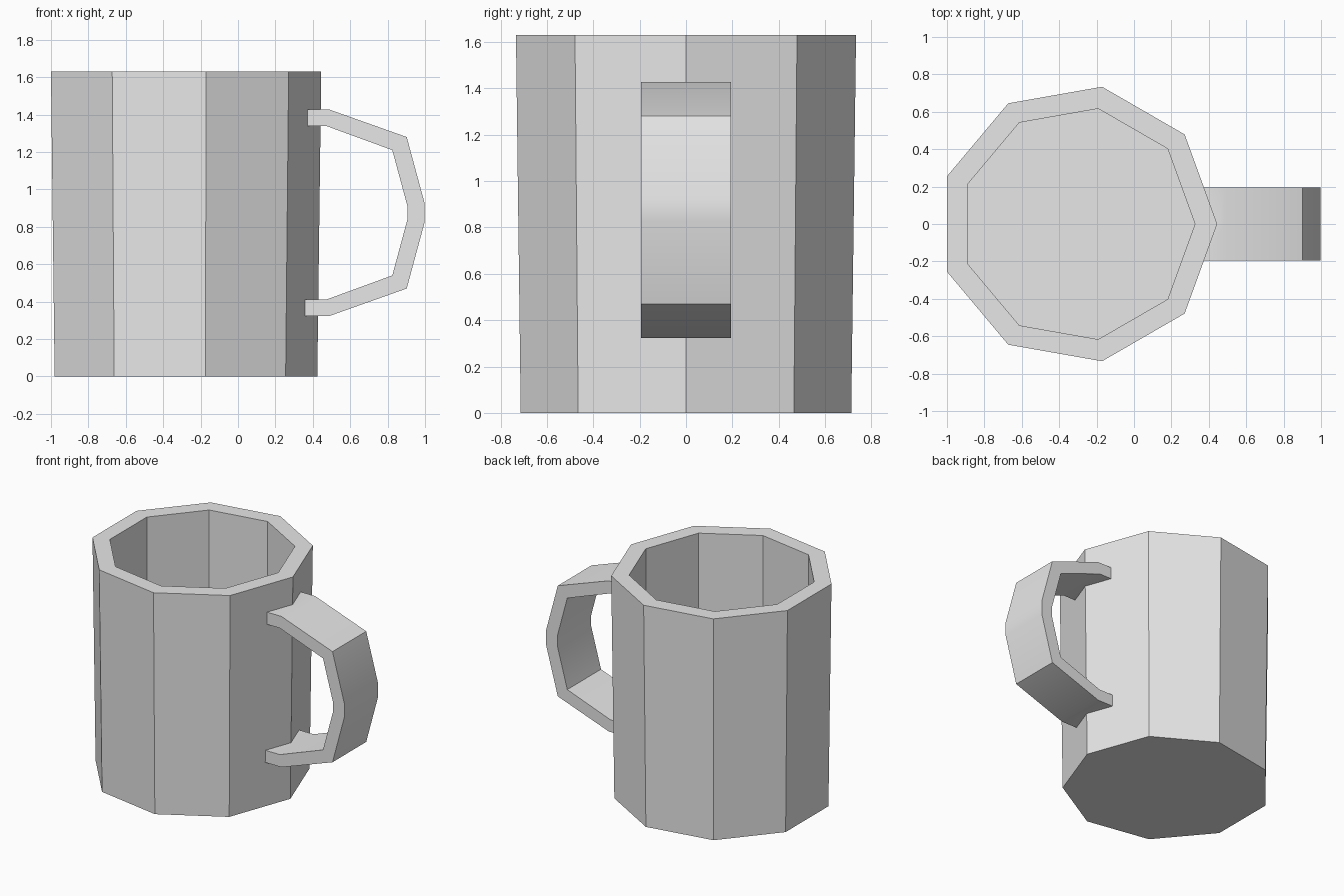
import bpy, bmesh, math

if "Cube" in bpy.data.objects:
    bpy.data.objects.remove(bpy.data.objects["Cube"])

CX, H, SIDES = -0.30, 1.63, 9
R_BOTTOM, R_TOP, R_IN, FLOOR = 0.724, 0.745, 0.626, 0.10

grey = bpy.data.materials.new("light grey ceramic")
grey.diffuse_color = (0.8, 0.8, 0.8, 1)
grey.use_nodes = True
grey.node_tree.nodes["Principled BSDF"].inputs["Base Color"].default_value = grey.diffuse_color


def finish(bm, name):
    bmesh.ops.recalc_face_normals(bm, faces=bm.faces)
    mesh = bpy.data.meshes.new(name)
    bm.to_mesh(mesh)
    bm.free()
    mesh.materials.append(grey)
    obj = bpy.data.objects.new(name, mesh)
    bpy.context.collection.objects.link(obj)
    bpy.ops.object.select_all(action='DESELECT')
    obj.select_set(True)
    bpy.context.view_layer.objects.active = obj
    bpy.ops.object.shade_smooth_by_angle(angle=math.radians(30))
    return obj


def bridge(bm, a, b, closed):
    n = len(a)
    for i in range(n if closed else n - 1):
        j = (i + 1) % n
        bm.faces.new((a[i], a[j], b[j], b[i]))


# Mug body: nine-sided outer wall, rim, inner wall and floors
bm = bmesh.new()
rings = []
for r, z in ((R_BOTTOM, 0), (R_TOP, H), (R_IN, H), (R_IN, FLOOR)):
    angles = [2 * math.pi * i / SIDES for i in range(SIDES)]
    rings.append([bm.verts.new((CX + r * math.cos(a), r * math.sin(a), z)) for a in angles])
for a, b in zip(rings, rings[1:]):
    bridge(bm, a, b, True)
bm.faces.new(rings[0])
bm.faces.new(rings[-1])
finish(bm, "mug_body")


# Handle: bent strap whose ends follow the body's corner
def wall_x(y, z):
    apex = CX + R_BOTTOM + (R_TOP - R_BOTTOM) * z / H
    return apex - abs(y) * math.tan(math.pi / SIDES)


MID = 0.875
outer = [(None, 1.427), (0.488, 1.427), (0.902, 1.28), (0.998, 0.925)]
inner = [(None, 1.338), (0.475, 1.338), (0.825, 1.21), (0.906, 0.91)]


def full(half):
    return half + [(x, 2 * MID - z) for x, z in reversed(half)]


bm = bmesh.new()
W = 0.195


def strip(path, y):
    return [bm.verts.new((wall_x(y, z) if x is None else x, y, z)) for x, z in full(path)]


out_rows = [strip(outer, y) for y in (-W, 0, W)]
in_rows = [strip(inner, y) for y in (-W, 0, W)]
for rows in (out_rows, in_rows):
    bridge(bm, rows[0], rows[1], False)
    bridge(bm, rows[1], rows[2], False)
for k in (0, 2):
    bridge(bm, out_rows[k], in_rows[k], False)
finish(bm, "handle")
